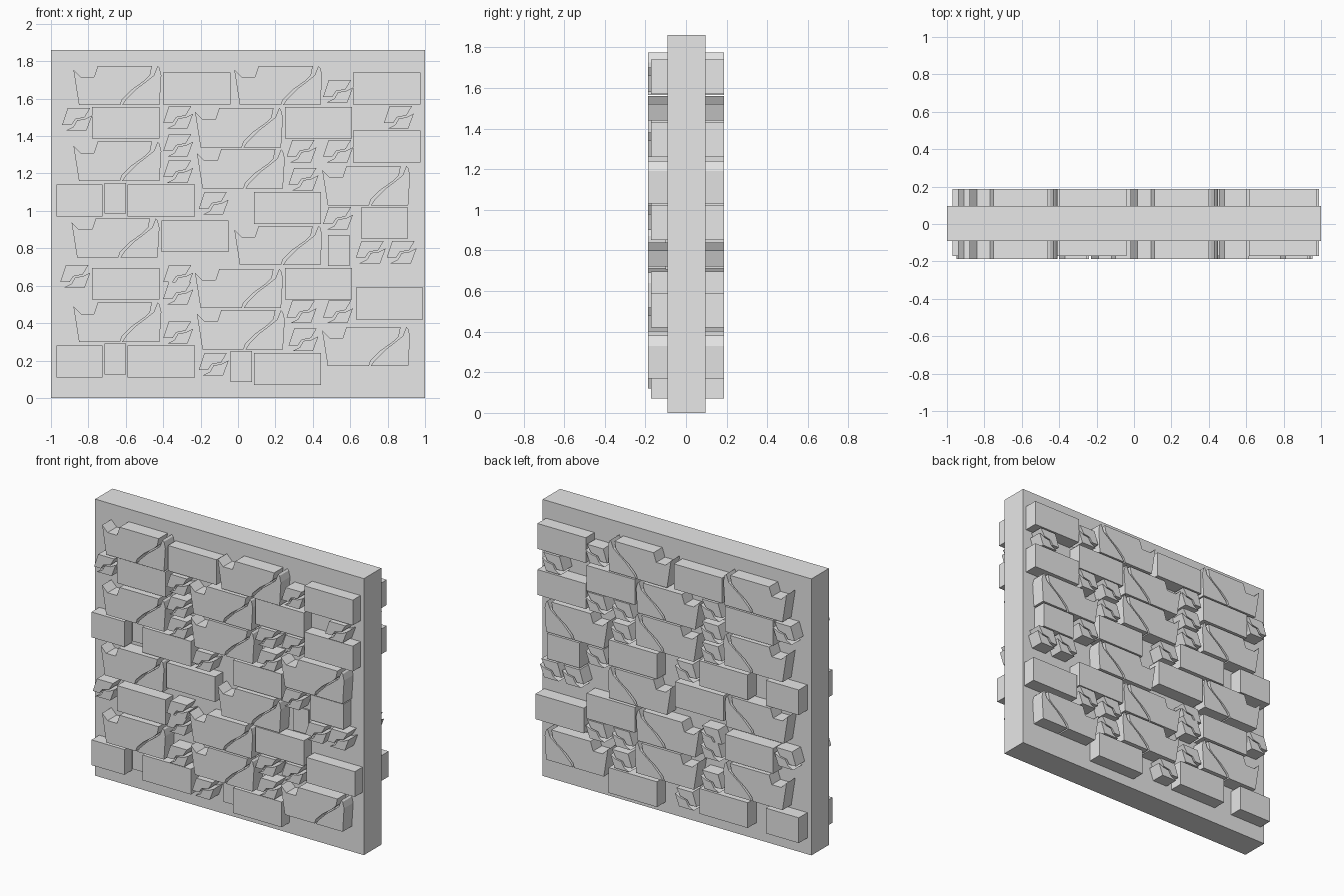
import bpy
import bmesh

default_cube = bpy.data.objects.get("Cube")
if default_cube:
    bpy.data.objects.remove(default_cube, do_unlink=True)

# Plain stone colour
stone = bpy.data.materials.new("stone_grey")
stone.use_nodes = True
colour = (0.8, 0.8, 0.8, 1)
stone.diffuse_color = colour
stone.node_tree.nodes["Principled BSDF"].inputs["Base Color"].default_value = colour


def rectangle(width, height):
    """Outline hanging from its upper left corner."""
    return [(0, 0), (width, 0), (width, -height), (0, -height)]


def build(name, outlines, places, front, back):
    """Extrude every outline through the wall at each place."""
    bm = bmesh.new()
    for x, z in places:
        for outline in outlines:
            ring = [bm.verts.new((x + u, front, z + v)) for u, v in outline]
            face = bm.faces.new(ring)
            result = bmesh.ops.extrude_face_region(bm, geom=[face], use_keep_orig=True)
            moved = [e for e in result["geom"] if isinstance(e, bmesh.types.BMVert)]
            bmesh.ops.translate(bm, verts=moved, vec=(0, back - front, 0))
    bmesh.ops.recalc_face_normals(bm, faces=bm.faces)
    mesh = bpy.data.meshes.new(name)
    bm.to_mesh(mesh)
    bm.free()
    mesh.materials.append(stone)
    part = bpy.data.objects.new(name, mesh)
    bpy.context.collection.objects.link(part)
    return part


def repeated(places):
    """The stone pattern occurs twice, one course group below the other."""
    return places + [(x, z - 0.86) for x, z in places]


# Wall core
build("wall_core", [rectangle(2, 1.86)], [(-1, 1.86)], -0.09, 0.095)

# Large stones, split by a diagonal crack
large_left = [(0.01, -0.02), (0.05, -0.06), (0.12, -0.06), (0.14, 0), (0.43, 0),
              (0.42, -0.05), (0.39, -0.08), (0.32, -0.13), (0.27, -0.18),
              (0.26, -0.21), (0.04, -0.21)]
large_right = [(0.46, 0), (0.47, -0.01), (0.48, -0.05), (0.47, -0.21), (0.27, -0.21),
               (0.29, -0.18), (0.35, -0.12), (0.39, -0.09), (0.44, -0.05)]
large_places = repeated([(-0.24, 1.55), (-0.89, 1.37), (-0.23, 1.33), (0.44, 1.24)])
large_places += [(-0.89, 1.775), (-0.03, 1.775), (-0.9, 0.96), (-0.03, 0.92)]
build("large_cracked_stones", [large_left, large_right], large_places, -0.187, 0.188)

# Small stones, split in two
small_upper = [(0.03, 0), (0.15, 0), (0.12, -0.05), (0.07, -0.06), (0.05, -0.09), (0, -0.09)]
small_lower = [(0.16, -0.04), (0.13, -0.12), (0.02, -0.12), (0.06, -0.1),
               (0.08, -0.065), (0.12, -0.06)]
small_places = repeated([(-0.4, 1.27), (0.26, 1.38), (0.455, 1.38), (0.27, 1.23), (-0.21, 1.1)])
small_places += [(-0.94, 1.55), (0.455, 1.7), (0.78, 1.56), (-0.4, 1.56), (-0.4, 1.41),
                 (0.455, 1.02), (0.63, 0.84), (0.795, 0.84), (-0.95, 0.71),
                 (-0.4, 0.71), (-0.4, 0.62)]
build("small_cracked_stones", [small_upper, small_lower], small_places, -0.187, 0.188)

# Long bricks
long_places = repeated([(-0.78, 1.556), (0.25, 1.556), (-0.59, 1.14), (0.085, 1.1)])
long_places += [(-0.4, 1.74), (0.615, 1.74), (-0.41, 0.95), (0.615, 1.43), (0.63, 0.59)]
build("long_bricks", [rectangle(0.36, 0.17)], long_places, -0.172, 0.187)

# Short bricks
short_places = repeated([(-0.97, 1.14)]) + [(0.66, 1.02)]
build("short_bricks", [rectangle(0.245, 0.17)], short_places, -0.172, 0.187)

# Narrow filler bricks, nearly flush with the wall
narrow_places = repeated([(-0.715, 1.15)]) + [(0.48, 0.87), (-0.04, 0.25)]
build("narrow_bricks", [rectangle(0.115, 0.165)], narrow_places, -0.1, 0.09)
